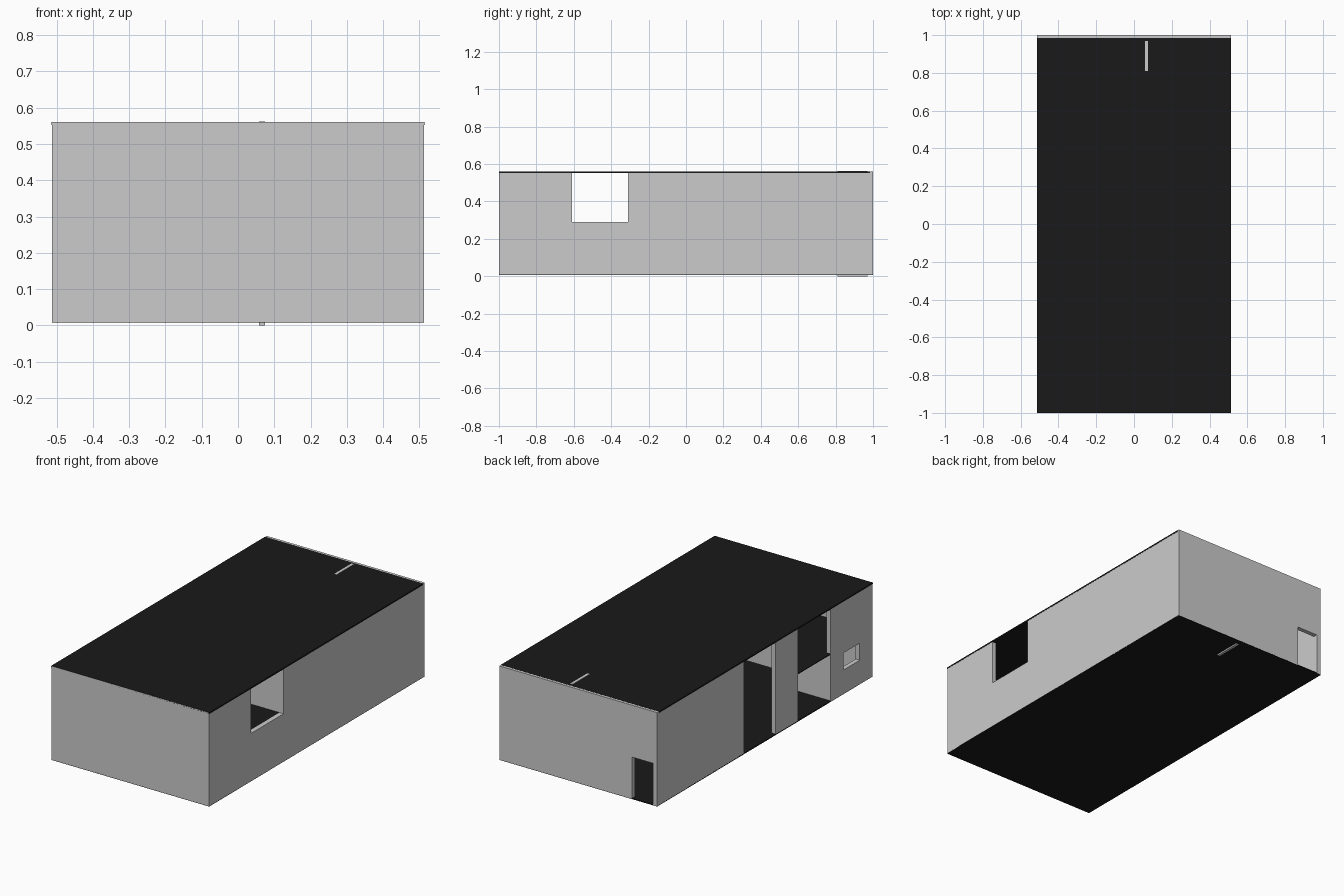
import bpy
import bmesh
from mathutils import Vector

cube = bpy.data.objects.get("Cube")
if cube:
    bpy.data.objects.remove(cube, do_unlink=True)

W, L = 0.513, 1.0              # half width and half length
BASE, MID, TOP = 0.01, 0.29, 0.56
T = 0.026                      # wall thickness

dark = bpy.data.materials.new("dark_slab")
dark.use_nodes = True
colour = (0.01, 0.01, 0.01, 1)
dark.diffuse_color = colour
dark.node_tree.nodes["Principled BSDF"].inputs["Base Color"].default_value = colour


def finish(name, bm, material=None):
    bmesh.ops.recalc_face_normals(bm, faces=bm.faces[:])
    mesh = bpy.data.meshes.new(name)
    bm.to_mesh(mesh)
    bm.free()
    obj = bpy.data.objects.new(name, mesh)
    bpy.context.collection.objects.link(obj)
    if material:
        mesh.materials.append(material)
    return obj


def box(name, x, y, z, material=None):
    bm = bmesh.new()
    bmesh.ops.create_cube(bm, size=1)
    for v in bm.verts:
        v.co = Vector([r[0] if c < 0 else r[1] for c, r in zip(v.co, (x, y, z))])
    return finish(name, bm, material)


def wall(name, along, plane, depth, span, height=(BASE, TOP), holes=()):
    """Upright panel along x or y, with rectangular holes (u0, u1, z0, z1)."""
    us = sorted({*span, *(u for h in holes for u in h[:2])})
    zs = sorted({*height, *(z for h in holes for z in h[2:])})
    bm = bmesh.new()

    def point(u, z):
        return (u, plane, z) if along == "x" else (plane, u, z)

    grid = {(u, z): bm.verts.new(point(u, z)) for u in us for z in zs}
    for u0, u1 in zip(us, us[1:]):
        for z0, z1 in zip(zs, zs[1:]):
            cu, cz = (u0 + u1) / 2, (z0 + z1) / 2
            if any(h[0] < cu < h[1] and h[2] < cz < h[3] for h in holes):
                continue
            bm.faces.new([grid[k] for k in ((u0, z0), (u1, z0), (u1, z1), (u0, z1))])
    bmesh.ops.delete(bm, geom=[v for v in bm.verts if not v.link_faces], context="VERTS")
    # give the panel its thickness
    result = bmesh.ops.extrude_face_region(bm, geom=bm.faces[:])
    moved = [g for g in result["geom"] if isinstance(g, bmesh.types.BMVert)]
    offset = Vector((0, depth, 0)) if along == "x" else Vector((depth, 0, 0))
    bmesh.ops.translate(bm, vec=offset, verts=moved)
    return finish(name, bm)


# End walls
wall("front_wall", "x", -L, T, (-W, W))
wall("back_wall", "x", L, -T, (-W, W), holes=[(-0.485, -0.35, BASE, 0.255)])

# Long walls: upper window on the left, tall openings on the right
inner = (-L + T, L - T)
wall("left_wall", "y", W, -T, inner, holes=[(-0.61, -0.31, MID, TOP)])
wall("right_wall_back", "y", -W, T, (0.195, inner[1]))
wall("right_wall_pier", "y", -W, T, (-0.305, -0.1))
wall("right_wall_front", "y", -W, T, (inner[0], -0.61),
     holes=[(-0.88, -0.73, 0.15, 0.25)])

# Inside walls of the two-level front part
wall("upper_partition", "x", -0.31, T, (-W + T, W - T), (MID, TOP))
wall("lower_partition", "x", -0.61, -T, (-W, W - T), (BASE, MID),
     holes=[(-0.22, 0.2, BASE, MID)])
box("small_divider", (0.058, 0.074), (0.81, 0.97), (0, 0.562))

# Floors and roof
box("ground_floor", (-W, W), (-L, L), (0.008, 0.014), dark)
box("upper_floor", (-W + 0.001, W - T), (-L + T, -0.3), (MID - 0.005, MID), dark)
box("roof", (-W - 0.001, W + 0.001), (-L, L - 0.015), (0.552, 0.5605), dark)
